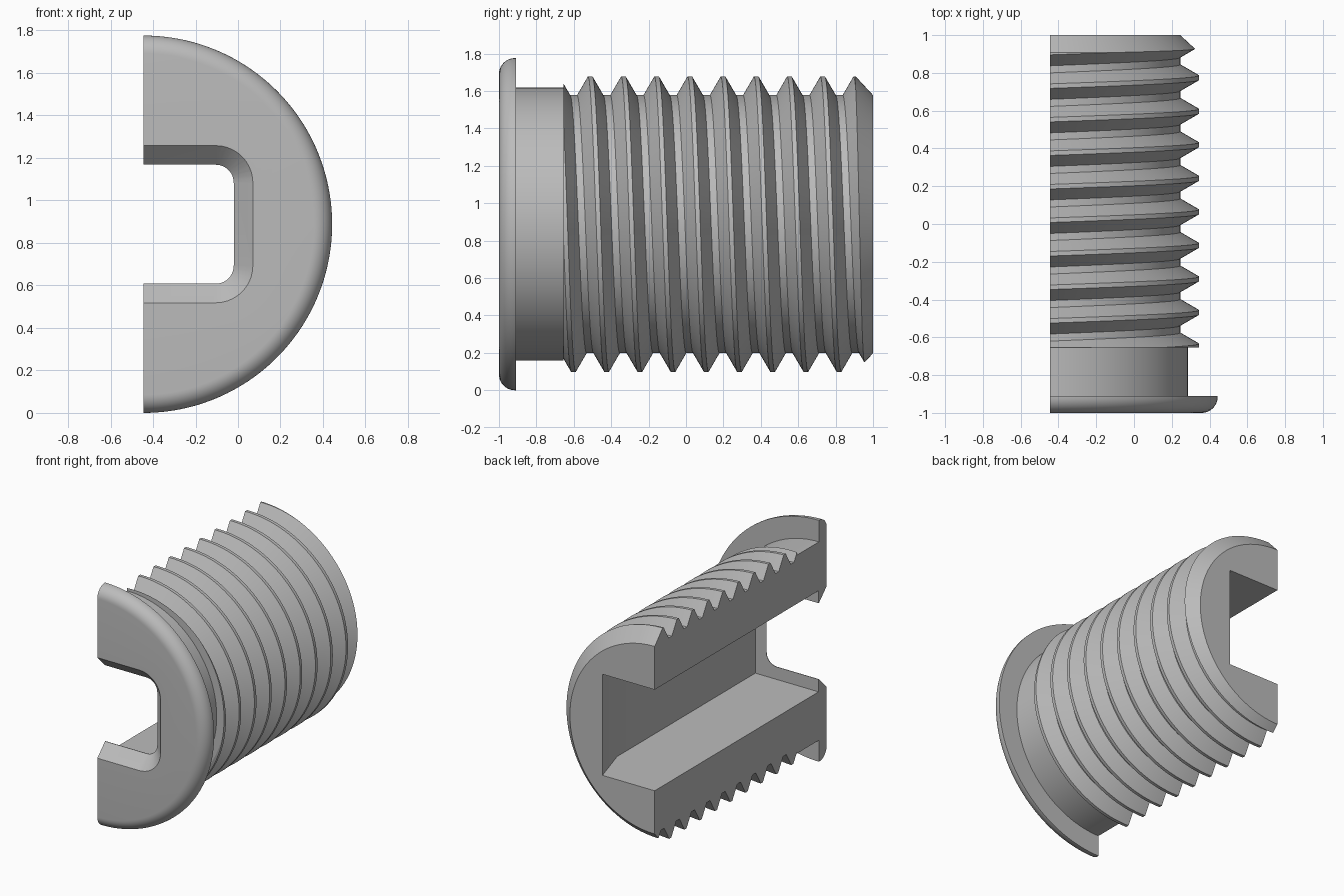
import bpy, bmesh
from math import sin, cos, pi

cube = bpy.data.objects.get("Cube")
if cube:
    bpy.data.objects.remove(cube)

AXIS_X, AXIS_Z = -0.445, 0.888
FLANGE_R, NECK_R, ROOT_R, CREST_R = 0.888, 0.73, 0.69, 0.79
PITCH, CREST_W, BASE_W = 0.1775, 0.024, 0.14
FLANGE_Y, THREAD_Y, END_Y = -0.91, -0.655, 1.0
STEPS, ROUND = 96, 0.085

grey = bpy.data.materials.new("mid grey")
grey.use_nodes = True
grey.diffuse_color = (0.5, 0.5, 0.5, 1)
grey.node_tree.nodes["Principled BSDF"].inputs["Base Color"].default_value = grey.diffuse_color


def make_object(name, bm):
    bmesh.ops.recalc_face_normals(bm, faces=bm.faces[:])
    mesh = bpy.data.meshes.new(name)
    bm.to_mesh(mesh)
    bm.free()
    mesh.materials.append(grey)
    obj = bpy.data.objects.new(name, mesh)
    bpy.context.collection.objects.link(obj)
    return obj


def lerp(p, q, t):
    return tuple(a + (b - a) * t for a, b in zip(p, q))


# Thread end chamfer: positive outside the cone
def beyond(p):
    return p[1] - ROOT_R - 1.08 * (END_Y - p[0])


def chamfer_cut(p, q):
    return lerp(p, q, beyond(p) / (beyond(p) - beyond(q)))


# Thread outline (y, radius) along the body at one angle from the top
def thread_outline(angle):
    end = (END_Y, ROOT_R)
    pts = []
    for k in range(-6, 7):
        y = 0.02 + PITCH * (k + angle / (2 * pi))
        a, b = (y - BASE_W / 2, ROOT_R), (y - CREST_W / 2, CREST_R)
        c, d = (y + CREST_W / 2, CREST_R), (y + BASE_W / 2, ROOT_R)
        if beyond(a) >= 0:
            a = b = c = d = end
        elif beyond(b) > 0:
            b = c = chamfer_cut(a, b)
            d = end
        elif beyond(c) > 0:
            c, d = chamfer_cut(b, c), end
        elif beyond(d) > 0:
            d = end
        pts += [a, b, c, d]
    # Trim everything ahead of the neck shoulder
    first = next(i for i, p in enumerate(pts) if p[0] > THREAD_Y)
    p, q = pts[first - 1], pts[first]
    start = lerp(p, q, (THREAD_Y - p[0]) / (q[0] - p[0]))
    return [start] * first + pts[first:] + [end]


# Half-round flanged body, swept column by column around its axis
def build_body():
    lip = [(-1 + ROUND * (1 - cos(t * pi / 20)), FLANGE_R - ROUND + ROUND * sin(t * pi / 20))
           for t in range(11)]
    bm = bmesh.new()
    columns = []
    for i in range(STEPS + 1):
        angle = pi * i / STEPS
        outline = [(-1, 0)] + lip + [(FLANGE_Y, FLANGE_R), (FLANGE_Y, NECK_R), (THREAD_Y, NECK_R)]
        outline += thread_outline(angle) + [(END_Y, 0)]
        columns.append([bm.verts.new((AXIS_X + r * sin(angle), y, AXIS_Z + r * cos(angle)))
                        for y, r in outline])
    for left, right in zip(columns, columns[1:]):
        for j in range(len(left) - 1):
            bm.faces.new((left[j], left[j + 1], right[j + 1], right[j]))
    bm.faces.new(columns[0])
    bm.faces.new(columns[-1])
    bmesh.ops.remove_doubles(bm, verts=bm.verts[:], dist=1e-5)
    return make_object("threaded_half_body", bm)


# Join equal rings of points into a closed solid
def loft(name, rings):
    bm = bmesh.new()
    loops = [[bm.verts.new(p) for p in ring] for ring in rings]
    n = len(loops[0])
    for a, b in zip(loops, loops[1:]):
        for j in range(n):
            bm.faces.new((a[j], a[(j + 1) % n], b[(j + 1) % n], b[j]))
    bm.faces.new(loops[0])
    bm.faces.new(loops[-1])
    obj = make_object(name, bm)
    obj.hide_render = True
    return obj


# Opening outline at depth y, with two rounded inner corners
def opening_ring(y, x_max, half, radius):
    arc = [(x_max - radius + radius * sin(t * pi / 20), half - radius + radius * cos(t * pi / 20))
           for t in range(11)]
    top = [(-0.6, half)] + arc
    shape = top + [(x, -z) for x, z in reversed(top)]
    return [(x, y, AXIS_Z + z) for x, z in shape]


body = build_body()

# Rear pocket, narrowing towards the back end
plan = [(-0.6, -0.906), (0.07, -0.906), (0.07, 0.7), (-0.02, 1.0), (-0.02, 1.1), (-0.6, 1.1)]
pocket = loft("pocket_cutter", [[(x, y, AXIS_Z + z) for x, y in plan] for z in (-0.372, 0.372)])

# Flared front opening
opening = loft("opening_cutter", [
    opening_ring(-1.05, 0.07, 0.37, 0.175),
    opening_ring(-1.0, 0.07, 0.37, 0.175),
    opening_ring(-0.91, -0.02, 0.28, 0.085),
    opening_ring(-0.8, -0.02, 0.28, 0.085)])

bpy.ops.object.select_all(action='DESELECT')
bpy.context.view_layer.objects.active = body
body.select_set(True)
for cutter in (pocket, opening):
    mod = body.modifiers.new("cut", 'BOOLEAN')
    mod.operation, mod.solver, mod.object = 'DIFFERENCE', 'EXACT', cutter
    bpy.ops.object.modifier_apply(modifier=mod.name)
    bpy.data.objects.remove(cutter)
bpy.ops.object.shade_smooth_by_angle(angle=pi / 6)
